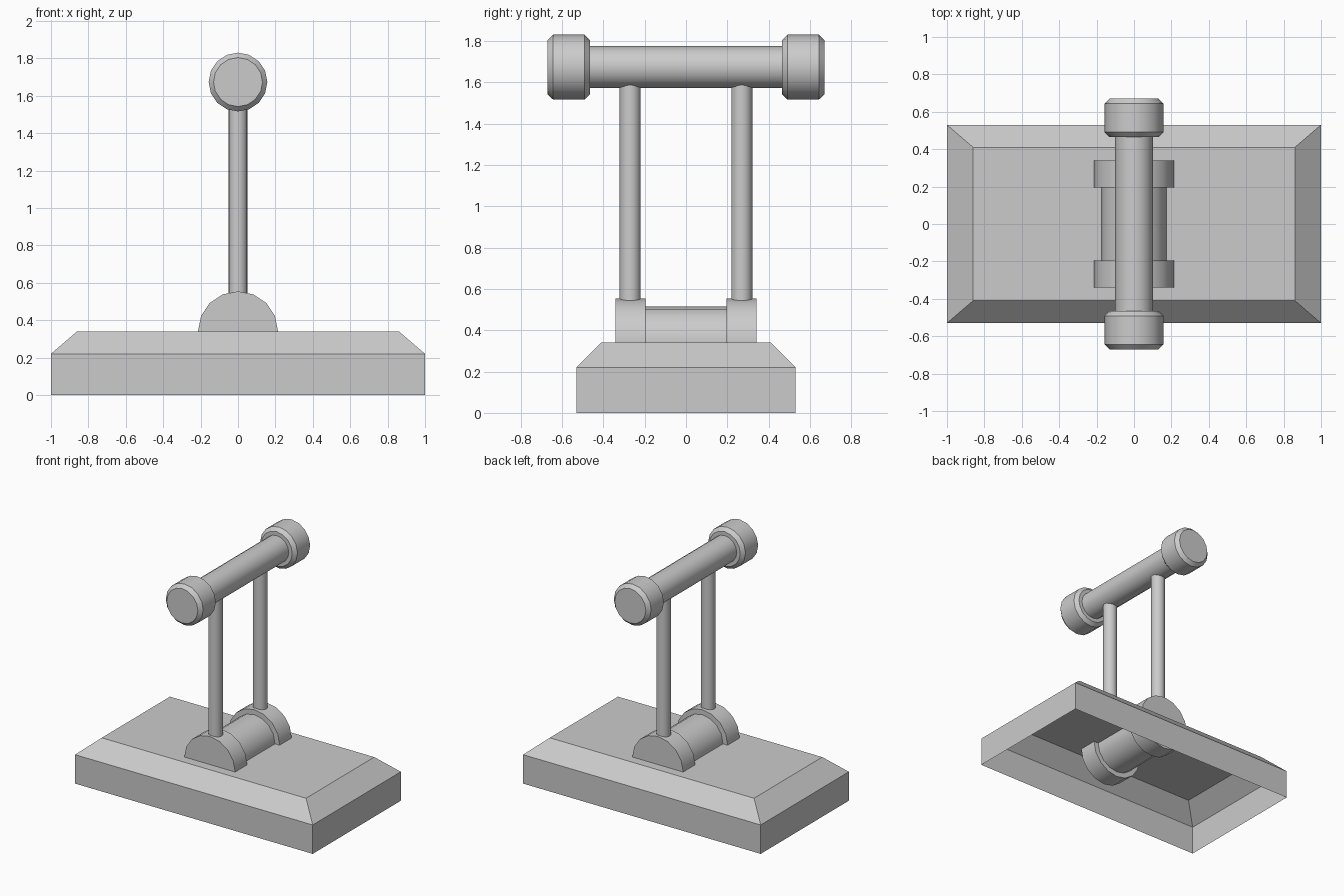
import bpy, bmesh, math

if "Cube" in bpy.data.objects:
    bpy.data.objects.remove(bpy.data.objects["Cube"])


def make_object(name, bm):
    bmesh.ops.recalc_face_normals(bm, faces=bm.faces[:])
    mesh = bpy.data.meshes.new(name)
    bm.to_mesh(mesh)
    bm.free()
    ob = bpy.data.objects.new(name, mesh)
    bpy.context.collection.objects.link(ob)
    return ob


def smooth(ob):
    bpy.ops.object.select_all(action='DESELECT')
    ob.select_set(True)
    bpy.context.view_layer.objects.active = ob
    bpy.ops.object.shade_smooth_by_angle(angle=math.radians(30))


def turned(name, profile, axis, centre, sides=16, caps=True):
    """Revolve (radius, position) pairs around the 'y' or 'z' axis."""
    cx, cy, cz = centre
    bm = bmesh.new()
    rings = []
    for r, p in profile:
        ring = []
        for i in range(sides):
            a = 2 * math.pi * i / sides
            u, v = r * math.cos(a), r * math.sin(a)
            co = (cx + u, cy + p, cz + v) if axis == 'y' else (cx + u, cy + v, cz + p)
            ring.append(bm.verts.new(co))
        rings.append(ring)
    for a, b in zip(rings, rings[1:]):
        for i in range(sides):
            j = (i + 1) % sides
            bm.faces.new((a[i], a[j], b[j], b[i]))
    if caps:
        bm.faces.new(rings[0])
        bm.faces.new(rings[-1])
    ob = make_object(name, bm)
    smooth(ob)
    return ob


# Base: thin open-bottomed shell with sloped shoulders
bm = bmesh.new()
levels = []
for hx, hy, z in ((1.0, 0.53, 0.0), (1.0, 0.53, 0.22), (0.86, 0.41, 0.34)):
    levels.append([bm.verts.new((sx * hx, sy * hy, z))
                   for sx, sy in ((-1, -1), (1, -1), (1, 1), (-1, 1))])
for a, b in zip(levels, levels[1:]):
    for i in range(4):
        j = (i + 1) % 4
        bm.faces.new((a[i], a[j], b[j], b[i]))
bm.faces.new(levels[-1])
base = make_object("base_shell", bm)

# Pivot barrel, half sunk into the base
PIVOT_Z = 0.34
turned("pivot_barrel", [(0.175, -0.2), (0.175, 0.2)], 'y', (0, 0, PIVOT_Z), caps=False)

# Handle bar
HANDLE_Z = 1.673
turned("handle_bar", [(0.102, -0.48), (0.102, 0.48)], 'y', (0, 0, HANDLE_Z), caps=False)

# Mirrored parts: pivot collars, lever rods and handle end caps
for side, s in (("front", -1), ("back", 1)):
    turned(f"pivot_collar_{side}", [(0.214, s * 0.195), (0.214, s * 0.34)],
           'y', (0, 0, PIVOT_Z))
    turned(f"lever_rod_{side}", [(0.051, 0.53), (0.051, 1.6)],
           'z', (0, s * 0.27, 0), caps=False)
    turned(f"handle_cap_{side}",
           [(0.131, s * 0.465), (0.157, s * 0.491), (0.157, s * 0.643), (0.131, s * 0.67)],
           'y', (0, 0, HANDLE_Z))
